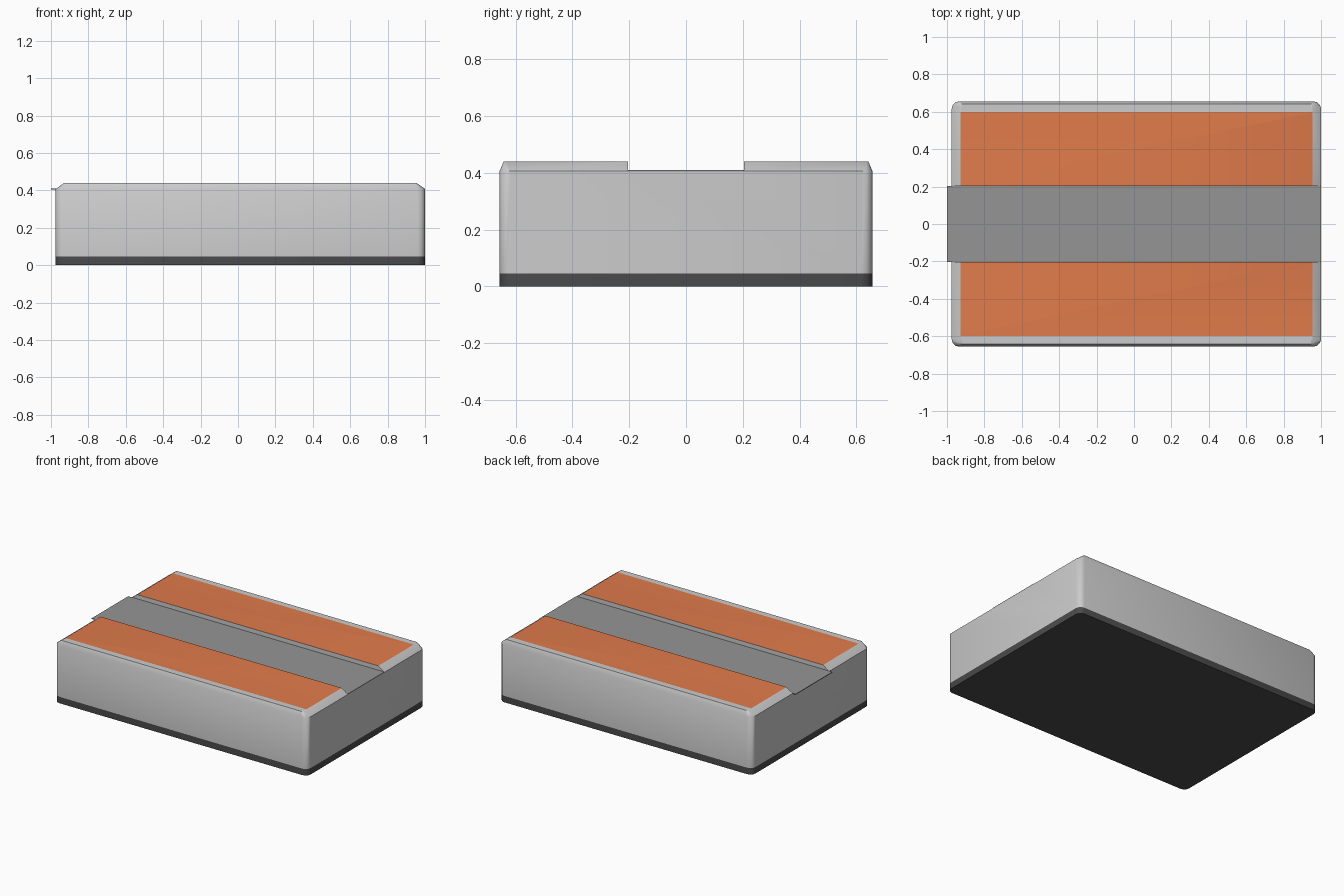
import bpy, bmesh, math

if "Cube" in bpy.data.objects:
    bpy.data.objects.remove(bpy.data.objects["Cube"])

CX = 0.0125             # body is slightly short on the left, where the strip overhangs
HX, HY = 0.9875, 0.656  # half sizes of the body
CHAN = 0.204            # half width of the channel


def material(name, rgb):
    m = bpy.data.materials.new(name)
    m.diffuse_color = (*rgb, 1)
    m.use_nodes = True
    m.node_tree.nodes["Principled BSDF"].inputs["Base Color"].default_value = m.diffuse_color
    return m


def ring(bm, z, inset_x=0, inset_y=0, r=0.04, seg=3):
    """Rounded rectangle of vertices at height z."""
    verts = []
    for k, (sx, sy) in enumerate([(1, 1), (-1, 1), (-1, -1), (1, -1)]):
        for i in range(seg + 1):
            a = math.pi / 2 * (k + i / seg)
            verts.append(bm.verts.new((
                CX + sx * (HX - inset_x - r) + r * math.cos(a),
                sy * (HY - inset_y - r) + r * math.sin(a), z)))
    return verts


def loft(name, rings, mats=(), top_slot=0):
    """Closed solid through a stack of rounded rectangles."""
    bm = bmesh.new()
    loops = [ring(bm, *args) for args in rings]
    for lo, hi in zip(loops, loops[1:]):
        n = len(lo)
        for i in range(n):
            j = (i + 1) % n
            bm.faces.new((lo[i], lo[j], hi[j], hi[i]))
    bm.faces.new(loops[0][::-1])
    bm.faces.new(loops[-1]).material_index = top_slot
    me = bpy.data.meshes.new(name)
    bm.to_mesh(me)
    bm.free()
    for m in mats:
        me.materials.append(m)
    ob = bpy.data.objects.new(name, me)
    bpy.context.collection.objects.link(ob)
    return ob


def box(name, lo, hi):
    bpy.ops.mesh.primitive_cube_add(size=1, location=[(a + b) / 2 for a, b in zip(lo, hi)])
    ob = bpy.context.object
    ob.name = name
    ob.scale = [b - a for a, b in zip(lo, hi)]
    bpy.ops.object.transform_apply(location=False, rotation=False, scale=True)
    return ob


def activate(ob):
    bpy.ops.object.select_all(action='DESELECT')
    ob.select_set(True)
    bpy.context.view_layer.objects.active = ob


grey = material("body_grey", (0.6, 0.6, 0.6))
orange = material("top_orange", (0.75, 0.2, 0.07))
dark = material("base_dark", (0.07, 0.07, 0.07))
mid = material("strip_grey", (0.3, 0.3, 0.3))

# Dark base plate
base = loft("base_plate", [(0,), (0.045,)], [dark])

# Body with bevelled rim and orange top
body = loft("body", [(0.045,), (0.407,),
                     (0.44, 0.046, 0.014, 0.01),
                     (0.4402, 0.0465, 0.058, 0.002)], [grey, orange], 1)

# Channel along the top
cutter = box("channel_cutter", (-1.2, -CHAN, 0.405), (1.2, CHAN, 0.6))
cutter.hide_render = True
cutter.data.materials.append(grey)
mod = body.modifiers.new("channel", 'BOOLEAN')
mod.operation, mod.solver, mod.object = 'DIFFERENCE', 'EXACT', cutter
activate(body)
bpy.ops.object.modifier_apply(modifier=mod.name)
bpy.data.objects.remove(cutter)

# Smooth rounded corners and rim
for ob in (base, body):
    activate(ob)
    bpy.ops.object.shade_smooth_by_angle(angle=math.radians(50))

# Thin strip lying in the channel, overhanging the left end
strip = box("channel_strip", (-1, -CHAN, 0.405), (1, CHAN, 0.41))
strip.data.materials.append(mid)
